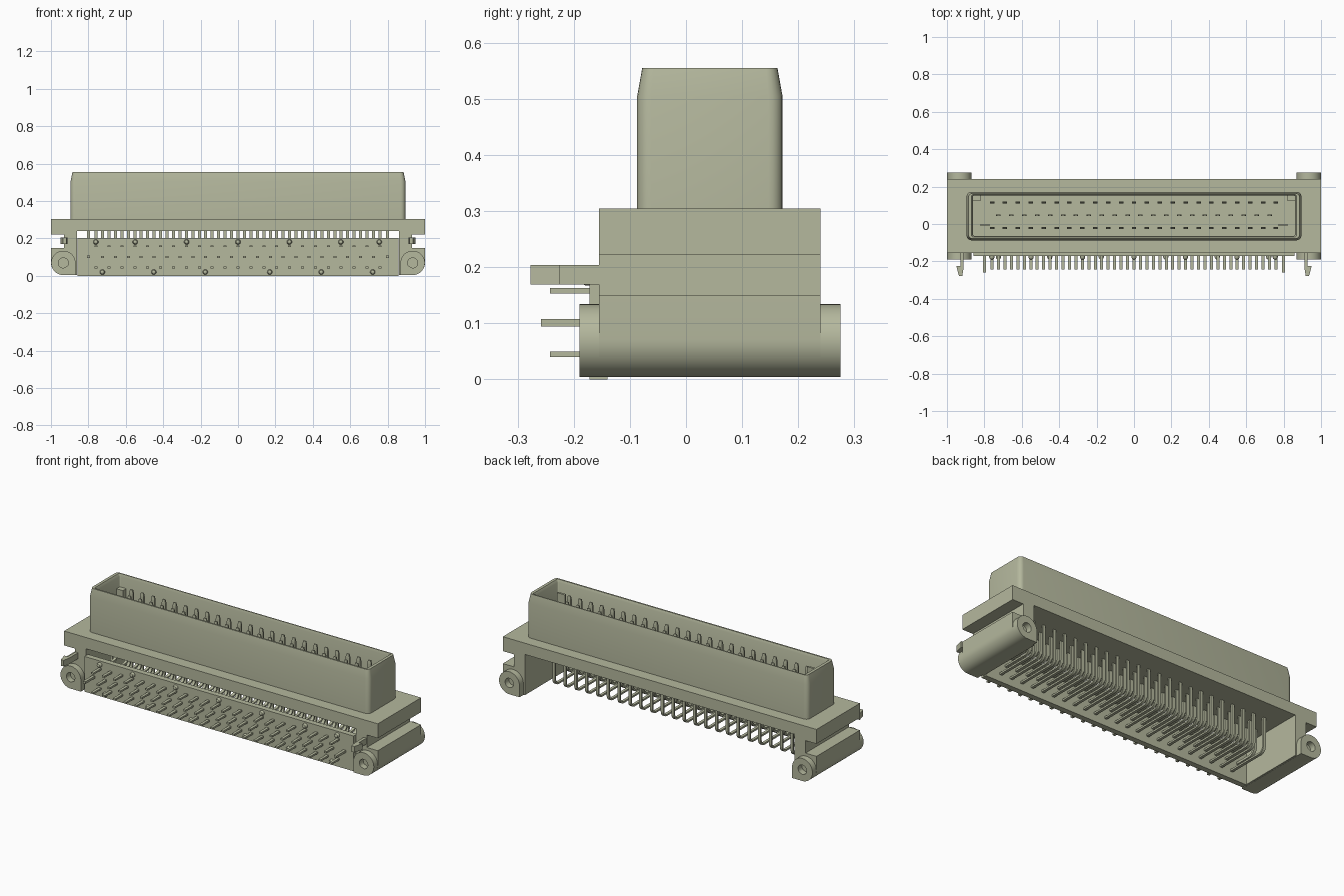
import bpy, bmesh, math

cube = bpy.data.objects.get("Cube")
if cube:
    bpy.data.objects.remove(cube, do_unlink=True)

# Single plastic colour
mat = bpy.data.materials.new("Olive grey")
mat.use_nodes = True
colour = (0.46, 0.48, 0.34, 1)
mat.diffuse_color = colour
mat.node_tree.nodes["Principled BSDF"].inputs["Base Color"].default_value = colour


def finish(name, bm, smooth=False):
    bmesh.ops.recalc_face_normals(bm, faces=bm.faces[:])
    mesh = bpy.data.meshes.new(name)
    bm.to_mesh(mesh)
    bm.free()
    mesh.materials.append(mat)
    obj = bpy.data.objects.new(name, mesh)
    bpy.context.collection.objects.link(obj)
    if smooth:
        bpy.ops.object.select_all(action='DESELECT')
        obj.select_set(True)
        bpy.context.view_layer.objects.active = obj
        bpy.ops.object.shade_smooth_by_angle(angle=math.radians(35))
    return obj


def loft(bm, rings):
    """Bridge equal-sized rings of points and cap both ends."""
    loops = [[bm.verts.new(p) for p in ring] for ring in rings]
    n = len(loops[0])
    for a, b in zip(loops, loops[1:]):
        for i in range(n):
            j = (i + 1) % n
            bm.faces.new((a[i], a[j], b[j], b[i]))
    bm.faces.new(loops[0][::-1])
    bm.faces.new(loops[-1])


def prism(bm, outline, axis, lo, hi):
    """Extrude a 2D outline along one axis."""
    place = {'x': lambda u, v, t: (t, u, v),
             'y': lambda u, v, t: (u, t, v),
             'z': lambda u, v, t: (u, v, t)}[axis]
    loft(bm, [[place(u, v, t) for u, v in outline] for t in (lo, hi)])


def box(bm, x0, x1, y0, y1, z0, z1):
    prism(bm, [(x0, y0), (x1, y0), (x1, y1), (x0, y1)], 'z', z0, z1)


def arc(cx, cy, r, a0, a1, n):
    return [(cx + r * math.cos(math.radians(a0 + (a1 - a0) * i / n)),
             cy + r * math.sin(math.radians(a0 + (a1 - a0) * i / n)))
            for i in range(n + 1)]


def rounded_ring(hx, y0, y1, r, z):
    pts = []
    for cx, cy, a in ((hx - r, y1 - r, 0), (r - hx, y1 - r, 90),
                      (r - hx, y0 + r, 180), (hx - r, y0 + r, 270)):
        pts += arc(cx, cy, r, a, a + 90, 5)
    return [(x, y, z) for x, y in pts]


# Hollow shroud with tapered rim
bm = bmesh.new()
loft(bm, [rounded_ring(0.895, -0.087, 0.172, 0.025, 0.30),
          rounded_ring(0.895, -0.087, 0.172, 0.025, 0.505),
          rounded_ring(0.885, -0.078, 0.163, 0.02, 0.555),
          rounded_ring(0.868, -0.069, 0.157, 0.008, 0.555),
          rounded_ring(0.860, -0.063, 0.153, 0.006, 0.54),
          rounded_ring(0.860, -0.063, 0.153, 0.006, 0.308)])
finish("shroud", bm, True)

# Keying posts in the shroud corners
bm = bmesh.new()
for s in (-1, 1):
    x = sorted((s * 0.82, s * 0.862))
    box(bm, *x, 0.122, 0.155, 0.305, 0.48)
finish("corner_posts", bm)

# Flange
bm = bmesh.new()
box(bm, -1, 1, -0.155, 0.24, 0.24, 0.305)
for s in (-1, 1):
    box(bm, *sorted((s * 0.86, s)), -0.155, 0.24, 0.222, 0.24)
finish("flange", bm)

for s, side in ((1, "left"), (-1, "right")):
    def mirrored(pts):
        return [(s * u, v) for u, v in pts]

    # Leg and mounting block in one section
    bm = bmesh.new()
    prism(bm, mirrored([(0.86, 0.235), (0.86, 0.005)]
                       + arc(0.934, 0.071, 0.066, -90, 0, 10)
                       + [(1.0, 0.15), (0.93, 0.15), (0.93, 0.235)]),
          'y', -0.155, 0.24)
    finish(side + "_end_block", bm, True)

    # Mounting barrel with screw holes at both ends
    bm = bmesh.new()
    outer = mirrored(arc(0.934, 0.069, 0.065, -90, 180, 30)
                     + [(0.869, 0.037), (0.869, 0.02), (0.869, 0.004)])
    k = len(outer)
    hole = []
    for u, v in outer:
        a = math.atan2(v - 0.069, u - s * 0.934)
        hole.append((s * 0.934 + 0.027 * math.cos(a), 0.069 + 0.027 * math.sin(a)))
    steps = ((hole, -0.11), (hole, -0.19), (outer, -0.19),
             (outer, 0.275), (hole, 0.275), (hole, 0.195))
    loft(bm, [[(u, y, v) for u, v in ring] for ring, y in steps])
    finish(side + "_barrel", bm, True)

    # Barbed board clip
    bm = bmesh.new()
    prism(bm, mirrored([(0.911, -0.13), (0.911, -0.235), (0.918, -0.277),
                        (0.936, -0.277), (0.95, -0.225), (0.928, -0.225),
                        (0.928, -0.13)]), 'z', 0.169, 0.204)
    finish(side + "_clip", bm)

# Front spacer plate
bm = bmesh.new()
box(bm, -0.858, 0.858, -0.172, -0.14, 0.0, 0.203)
finish("spacer_plate", bm)

# Stand-off bumps on the plate
bm = bmesh.new()
top = (-0.76, -0.55, -0.275, 0, 0.275, 0.55, 0.755)
low = (-0.725, -0.45, -0.175, 0.17, 0.445, 0.72)
for xs, z in ((top, 0.181), (low, 0.02)):
    for x in xs:
        rings = [[(x + u, y, z + v) for u, v in arc(0, 0, r, 0, 330, 11)]
                 for r, y in ((0.014, -0.165), (0.014, -0.178),
                              (0.010, -0.187), (0.004, -0.190))]
        loft(bm, rings)
finish("stand_off_bumps", bm, True)


def bent_strip(y, z, tip, t, r=0.03):
    """Side outline of a pin that drops, bends and runs to the front."""
    h = t / 2
    outside = arc(y - r, z + r, r + h, 0, -90, 5)
    inside = arc(y - r, z + r, r - h, -90, 0, 5)
    return ([(y + h, 0.30)] + outside + [(tip, z - h), (tip, z + h)]
            + inside + [(y - h, 0.30)])


PITCH = 0.069
# Contact rows: depth, tail height, pin count
rows = (("rear_pins", 0.115, 0.045, 23),
        ("middle_pins", 0.047, 0.101, 22),
        ("front_pins", -0.022, 0.158, 23))
for name, y, z, count in rows:
    bm = bmesh.new()
    tail = bent_strip(y, z, -0.242, 0.010)
    for i in range(count):
        x = (i - (count - 1) / 2) * PITCH
        prism(bm, tail, 'x', x - 0.008, x + 0.008)
        # Upright mating blade with a narrowed tip
        loft(bm, [[(x + sx * w, y + sy * d, h) for sx, sy in
                   ((-1, -1), (1, -1), (1, 1), (-1, 1))]
                  for w, d, h in ((0.012, 0.005, 0.30), (0.012, 0.005, 0.485),
                                  (0.008, 0.003, 0.505))])
    finish(name, bm)

# Wide ground blades at both ends
bm = bmesh.new()
for s in (-1, 1):
    prism(bm, bent_strip(-0.005, 0.101, -0.258, 0.013, 0.04),
          'x', s * 0.8 - 0.008, s * 0.8 + 0.008)
    box(bm, s * 0.797 - 0.025, s * 0.797 + 0.025, -0.011, 0.001, 0.30, 0.515)
finish("ground_blades", bm)
